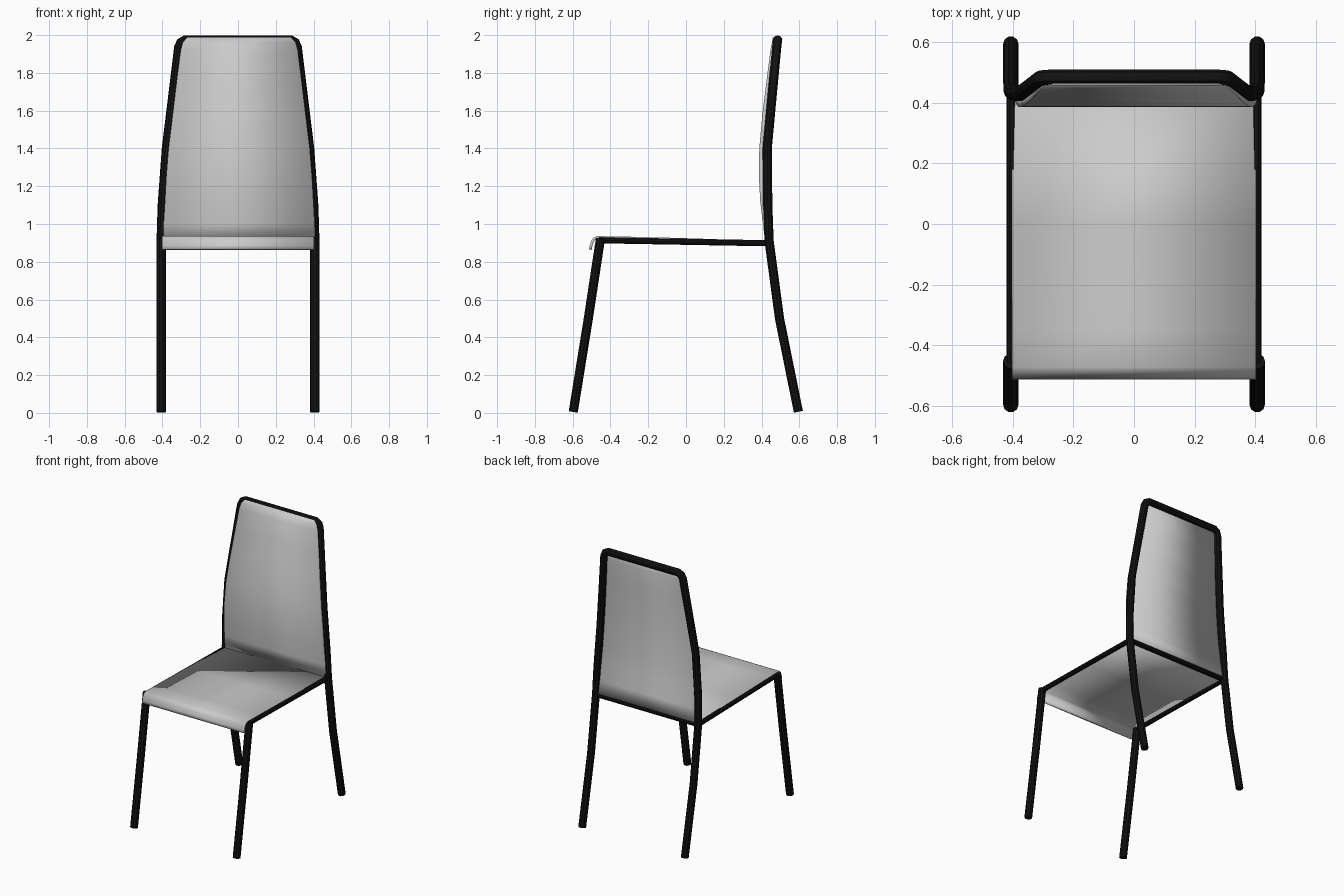
import bpy
import bmesh
from math import radians

if "Cube" in bpy.data.objects:
    bpy.data.objects.remove(bpy.data.objects["Cube"])

black = bpy.data.materials.new("black_metal")
black.diffuse_color = (0.006, 0.006, 0.006, 1)
black.use_nodes = True
black.node_tree.nodes["Principled BSDF"].inputs["Base Color"].default_value = black.diffuse_color


def finish(ob):
    bpy.ops.object.select_all(action='DESELECT')
    ob.select_set(True)
    bpy.context.view_layer.objects.active = ob
    if ob.type == 'CURVE':
        bpy.ops.object.convert(target='MESH')
    bpy.ops.object.shade_smooth_by_angle(angle=radians(35))


def tube(name, points, radius):
    """Round capped tube along a polyline."""
    cu = bpy.data.curves.new(name, 'CURVE')
    cu.dimensions = '3D'
    cu.bevel_depth = radius
    cu.bevel_resolution = 3
    cu.use_fill_caps = True
    sp = cu.splines.new('POLY')
    sp.points.add(len(points) - 1)
    for p, co in zip(sp.points, points):
        p.co = (*co, 1)
    cu.materials.append(black)
    ob = bpy.data.objects.new(name, cu)
    bpy.context.collection.objects.link(ob)
    finish(ob)


def panel(name, rows, thickness, shift=0):
    """Sheet swept across x from (y, z, half width) rows, then thickened."""
    bm = bmesh.new()
    pairs = [[bm.verts.new((s * w + shift, y, z)) for s in (-1, 1)] for y, z, w in rows]
    for (a, b), (d, c) in zip(pairs, pairs[1:]):
        bm.faces.new((a, b, c, d))
    me = bpy.data.meshes.new(name)
    bm.to_mesh(me)
    bm.free()
    ob = bpy.data.objects.new(name, me)
    bpy.context.collection.objects.link(ob)
    sol = ob.modifiers.new("thickness", 'SOLIDIFY')
    sol.thickness = thickness
    sol.offset = -1
    finish(ob)


# back frame: both back legs and the top bar as one bent tube
side = [(0.407, 0.595, 0.006), (0.407, 0.495, 0.50), (0.406, 0.44, 0.91),
        (0.40, 0.433, 1.10), (0.378, 0.43, 1.40), (0.345, 0.455, 1.67),
        (0.313, 0.48, 1.935), (0.302, 0.483, 1.961), (0.278, 0.485, 1.974)]
tube("back_frame", side + [(-x, y, z) for x, y, z in reversed(side)], 0.0255)

# front legs and side rails
for s, label in ((-1, "left"), (1, "right")):
    x = 0.407 * s
    tube("front_leg_" + label,
         [(x, -0.597, 0.005), (x, -0.517, 0.50), (x, -0.453, 0.922)], 0.0255)
    tube("side_rail_" + label, [(0.404 * s, -0.46, 0.914), (0.404 * s, 0.44, 0.898)], 0.017)

# rail under the back of the seat
tube("back_rail", [(-0.405, 0.438, 0.898), (0.405, 0.438, 0.898)], 0.017)

# seat sheet with a rolled front lip
lip = [(-0.513, 0.865), (-0.510, 0.885), (-0.503, 0.908), (-0.492, 0.926),
       (-0.473, 0.936), (-0.35, 0.934), (0.0, 0.925), (0.435, 0.91)]
panel("seat", [(y, z, 0.403) for y, z in lip], 0.014)

# backrest sheet bowed forward at lumbar height
panel("backrest", [(0.418, 0.905, 0.402), (0.408, 1.0, 0.40), (0.393, 1.12, 0.393),
                   (0.386, 1.25, 0.386), (0.388, 1.40, 0.374), (0.404, 1.58, 0.352),
                   (0.429, 1.78, 0.328), (0.447, 1.92, 0.31), (0.455, 1.962, 0.298),
                   (0.458, 1.987, 0.275)], 0.03, 0.006)
